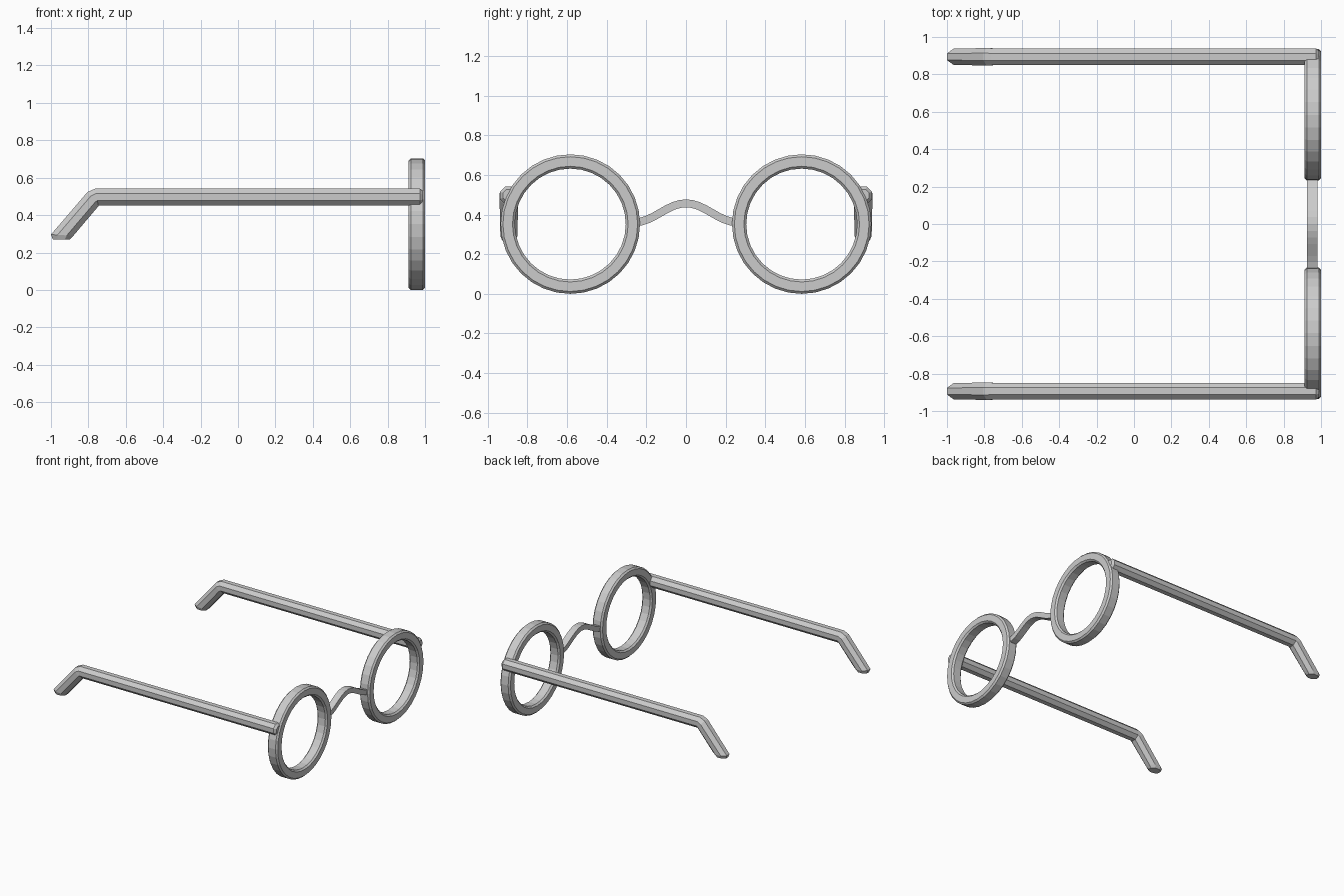
import bpy, bmesh
from math import cos, sin, pi
from mathutils import Vector

if "Cube" in bpy.data.objects:
    bpy.data.objects.remove(bpy.data.objects["Cube"])


def loft(name, loops, closed=False):
    """Skin a list of equal-sized vertex loops; cap the ends unless closed."""
    bm = bmesh.new()
    rows = [[bm.verts.new(p) for p in loop] for loop in loops]
    count, n = len(rows), len(rows[0])
    for i in range(count if closed else count - 1):
        a, b = rows[i], rows[(i + 1) % count]
        for j in range(n):
            k = (j + 1) % n
            bm.faces.new((a[j], a[k], b[k], b[j]))
    if not closed:
        bm.faces.new(rows[0])
        bm.faces.new(rows[-1])
    bmesh.ops.recalc_face_normals(bm, faces=bm.faces[:])
    mesh = bpy.data.meshes.new(name)
    bm.to_mesh(mesh)
    bm.free()
    obj = bpy.data.objects.new(name, mesh)
    bpy.context.collection.objects.link(obj)
    return obj


def mirror_y(obj):
    mod = obj.modifiers.new("mirror", 'MIRROR')
    mod.use_axis = (False, True, False)


# Round lens rims: chamfered rectangle turned about the x axis
R_OUT, R_IN, X0, X1, C = 0.352, 0.28, 0.912, 1.0, 0.012
RIM_Y, RIM_Z, SEGS = 0.584, 0.352, 32
profile = [(X0, R_IN + C), (X0 + C, R_IN), (X1 - C, R_IN), (X1, R_IN + C),
           (X1, R_OUT - C), (X1 - C, R_OUT), (X0 + C, R_OUT), (X0, R_OUT - C)]
loops = []
for i in range(SEGS):
    a = 2 * pi * i / SEGS
    loops.append([(x, RIM_Y + r * cos(a), RIM_Z + r * sin(a)) for x, r in profile])
mirror_y(loft("lens_rim", loops, closed=True))

# Temple arms: octagonal bar bending down to the ear tip
# each section: centre x, centre z, up vector x, up vector z, half width in y
ARM_Y = 0.894
sections = [(0.99, 0.497, 0.0, 0.030, 0.030),
            (0.972, 0.497, 0.0, 0.045, 0.045),
            (-0.755, 0.497, -0.008, 0.045, 0.045),
            (-0.775, 0.486, -0.030, 0.037, 0.047),
            (-0.94, 0.293, -0.060, 0.003, 0.043),
            (-0.945, 0.27, -0.045, 0.0, 0.034)]
K = 1 / cos(pi / 8)
loops = []
for cx, cz, ux, uz, w in sections:
    loop = []
    for i in range(8):
        a = 2 * pi * (i + 0.5) / 8
        s, t = K * cos(a), K * sin(a)
        loop.append((cx + ux * s, ARM_Y + w * t, cz + uz * s))
    loops.append(loop)
mirror_y(loft("temple_arm", loops))

# Nose bridge: flat band following a bell curve between the rims
BX0, BX1, HALF, N = 0.925, 0.98, 0.02, 16
path = []
for i in range(N + 1):
    y = -0.26 + 0.52 * i / N
    path.append(Vector((0, y, 0.409 + 0.048 * cos(pi * y / 0.26))))
loops = []
for i, p in enumerate(path):
    d = (path[min(i + 1, N)] - path[max(i - 1, 0)]).normalized()
    n = Vector((0, -d.z, d.y)) * HALF
    loops.append([(BX0, p.y + n.y, p.z + n.z), (BX1, p.y + n.y, p.z + n.z),
                  (BX1, p.y - n.y, p.z - n.z), (BX0, p.y - n.y, p.z - n.z)])
loft("nose_bridge", loops)
